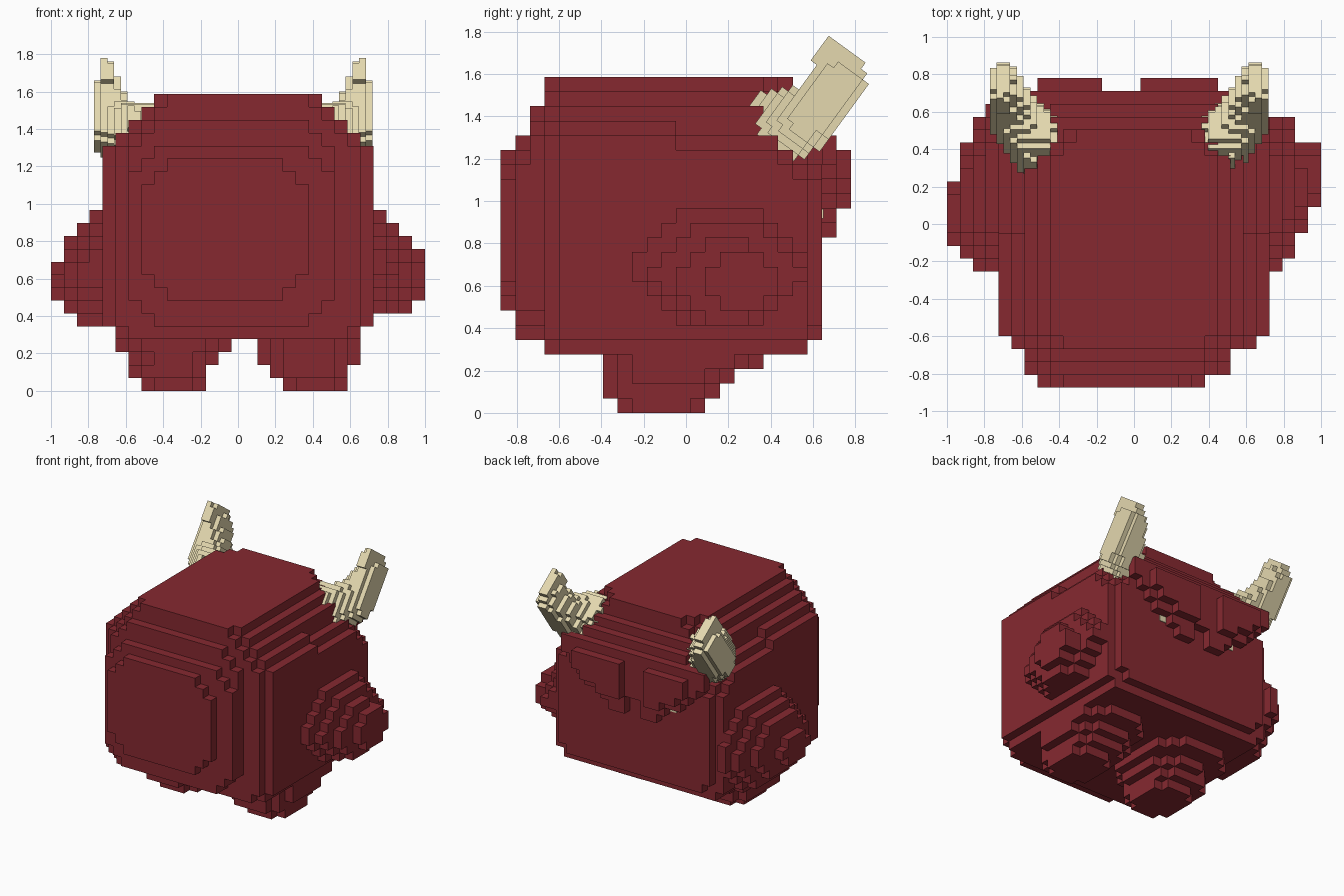
import bpy, bmesh
from math import floor, atan2
from mathutils import Matrix, Vector

cube = bpy.data.objects.get("Cube")
if cube:
    bpy.data.objects.remove(cube, do_unlink=True)

UNIT = 2 / 29                      # edge of one body block
BODY_FRAME = Matrix.Translation((-1, -0.875, 0))


def material(name, rgb):
    m = bpy.data.materials.new(name)
    m.use_nodes = True
    m.diffuse_color = (*rgb, 1)
    m.node_tree.nodes["Principled BSDF"].inputs["Base Color"].default_value = (*rgb, 1)
    return m


RED = material("dark_red", (0.24, 0.022, 0.030))
BONE = material("bone", (0.78, 0.69, 0.43))


def block_object(name, cells, solid, size, frame, mat):
    """Skin a set of grid cells, leaving out faces that touch a solid cell."""
    bm = bmesh.new()
    verts = {}

    def vert(p):
        if p not in verts:
            verts[p] = bm.verts.new(Vector(p) * size)
        return verts[p]

    for c in cells:
        for axis in range(3):
            for side in (0, 1):
                near = list(c)
                near[axis] += 2 * side - 1
                if tuple(near) in solid:
                    continue
                a, b = (axis + 1) % 3, (axis + 2) % 3
                ring = []
                for da, db in ((0, 0), (1, 0), (1, 1), (0, 1)):
                    p = list(c)
                    p[axis] += side
                    p[a] += da
                    p[b] += db
                    ring.append(vert(tuple(p)))
                bm.faces.new(ring if side else ring[::-1])
    bm.transform(frame)
    mesh = bpy.data.meshes.new(name)
    bm.to_mesh(mesh)
    bm.free()
    mesh.materials.append(mat)
    obj = bpy.data.objects.new(name, mesh)
    bpy.context.collection.objects.link(obj)


def slab(axis, layer, a0, a1, b0, b1, cut=0):
    """One layer of cells: a rectangle with stepped corners."""
    cells = set()
    for a in range(a0, a1):
        for b in range(b0, b1):
            if min(a - a0, a1 - 1 - a) + min(b - b0, b1 - 1 - b) >= cut:
                c = [a, b]
                c.insert(axis, layer)
                cells.add(tuple(c))
    return cells


# Body: slices from front to back, with the shoulders and top corners stepped off
def in_outline(c):
    i, j, k = c
    lowered = 1 if j > 11 and k < 20 else 0
    inset = max(0, k - 18 + lowered, 5 - k)
    corner = min(i - 4, 24 - i) + min(j, 21 - j) + 22 - k
    return 4 + inset <= i < 25 - inset and corner >= 8


body = slab(1, 0, 7, 20, 7, 18, 2)
body |= slab(1, 1, 6, 22, 5, 19, 2)
body |= slab(1, 2, 6, 22, 5, 21, 2)
body |= slab(1, 3, 5, 24, 4, 23, 1)
for j in range(4, 20):
    body |= slab(1, j, 4, 25, 4, 23)
body |= slab(1, 20, 4, 25, 4, 21)
body |= slab(1, 21, 5, 24, 5, 19, 1)
parts = {"body": {c for c in body if in_outline(c)}}

# Brows on the back: two thick bars sloping down to the middle
brows = slab(1, 20, 6, 23, 17, 21, 2) | slab(1, 21, 6, 23, 16, 20, 2)
for i in range(5, 23):
    d = abs(i + 0.5 - 14)
    low = 12 + floor(max(0, d - 2) * 0.8)
    brows |= {(i, 22, k) for k in range(low if d > 1 else 14, 19)}
    if 7 <= i < 12 or 15 <= i < 21:
        brows |= {(i, 23, k) for k in range(max(14, low + 1), 18)}
parts["brows"] = brows

# Arms: stepped mounds on both sides
ARMS = {
    "left_arm": ((25, 9, 21, 6, 14), (26, 10, 21, 6, 13), (27, 11, 20, 6, 12), (28, 14, 19, 7, 11)),
    "right_arm": ((3, 9, 22, 5, 14), (2, 9, 21, 5, 13), (1, 9, 20, 6, 12), (0, 11, 16, 7, 10)),
}
for name, layers in ARMS.items():
    parts[name] = set()
    for n, (i, j0, j1, k0, k1) in enumerate(layers):
        parts[name] |= slab(0, i, j0, j1, k0, k1, 1 if n == 3 else 3)

# Feet: stepped stubs widening upward
FOOT_DEPTH = ((8, 14), (7, 15), (7, 16), (7, 18))
FEET = {
    "left_foot": ((18, 23), (17, 23), (16, 24), (16, 24)),
    "right_foot": ((7, 12), (6, 12), (6, 13), (5, 14)),
}
for name, widths in FEET.items():
    parts[name] = set()
    for k, (w, d) in enumerate(zip(widths, FOOT_DEPTH)):
        parts[name] |= slab(2, k, *w, *d, 1 if k < 2 else 2)

# Each red cell belongs to one part only, so nothing is skinned inside
solid = set().union(*parts.values())
taken = set()
for name, cells in parts.items():
    block_object(name, cells - taken, solid, UNIT, BODY_FRAME, RED)
    taken |= cells

# Small pale eyes: thin plates tucked under the brows
for name, i in (("left_eye", 18), ("right_eye", 9)):
    plate = Matrix.Translation(((i + 0.1) * UNIT, 22 * UNIT, 13.3 * UNIT))
    plate = BODY_FRAME @ plate @ Matrix.Diagonal((0.055, 0.006, 0.045, 1))
    block_object(name, {(0, 0, 0)}, set(), 1, plate, BONE)

# Horns: finer blocks on a tilted grid, following a bent tapering path
FINE = 0.036
TILT = Matrix.Rotation(-atan2(0.59, 0.81), 4, 'X')
# station: centre (across, depth, height) then radii
PATH = [
    ((0.42, -0.45, 1.38), (0.07, 0.13, 0.13)),
    ((0.51, -0.42, 1.37), (0.10, 0.18, 0.16)),
    ((0.60, -0.35, 1.46), (0.12, 0.13, 0.14)),
    ((0.64, -0.33, 1.68), (0.08, 0.12, 0.11)),
    ((0.65, -0.39, 1.77), (0.035, 0.13, 0.07)),
]


def horn_cells():
    cells = set()
    for (c0, r0), (c1, r1) in zip(PATH, PATH[1:]):
        for step in range(5):
            t = step / 4
            c = Vector(c0).lerp(Vector(c1), t)
            r = Vector(r0).lerp(Vector(r1), t)
            lo = [floor((c[n] - r[n]) / FINE) for n in range(3)]
            hi = [floor((c[n] + r[n]) / FINE) + 1 for n in range(3)]
            for i in range(lo[0], hi[0]):
                for j in range(lo[1], hi[1]):
                    for k in range(lo[2], hi[2]):
                        p = Vector((i + 0.5, j + 0.5, k + 0.5)) * FINE - c
                        if sum(abs(p[n] / r[n]) ** 2.5 for n in range(3)) <= 1:
                            cells.add((i, j, k))
    return cells


horn = horn_cells()
block_object("left_horn", horn, horn, FINE, TILT, BONE)
mirrored = {(-i - 1, j, k) for i, j, k in horn}
block_object("right_horn", mirrored, mirrored, FINE,
             Matrix.Translation((-0.05, 0, 0)) @ TILT, BONE)
